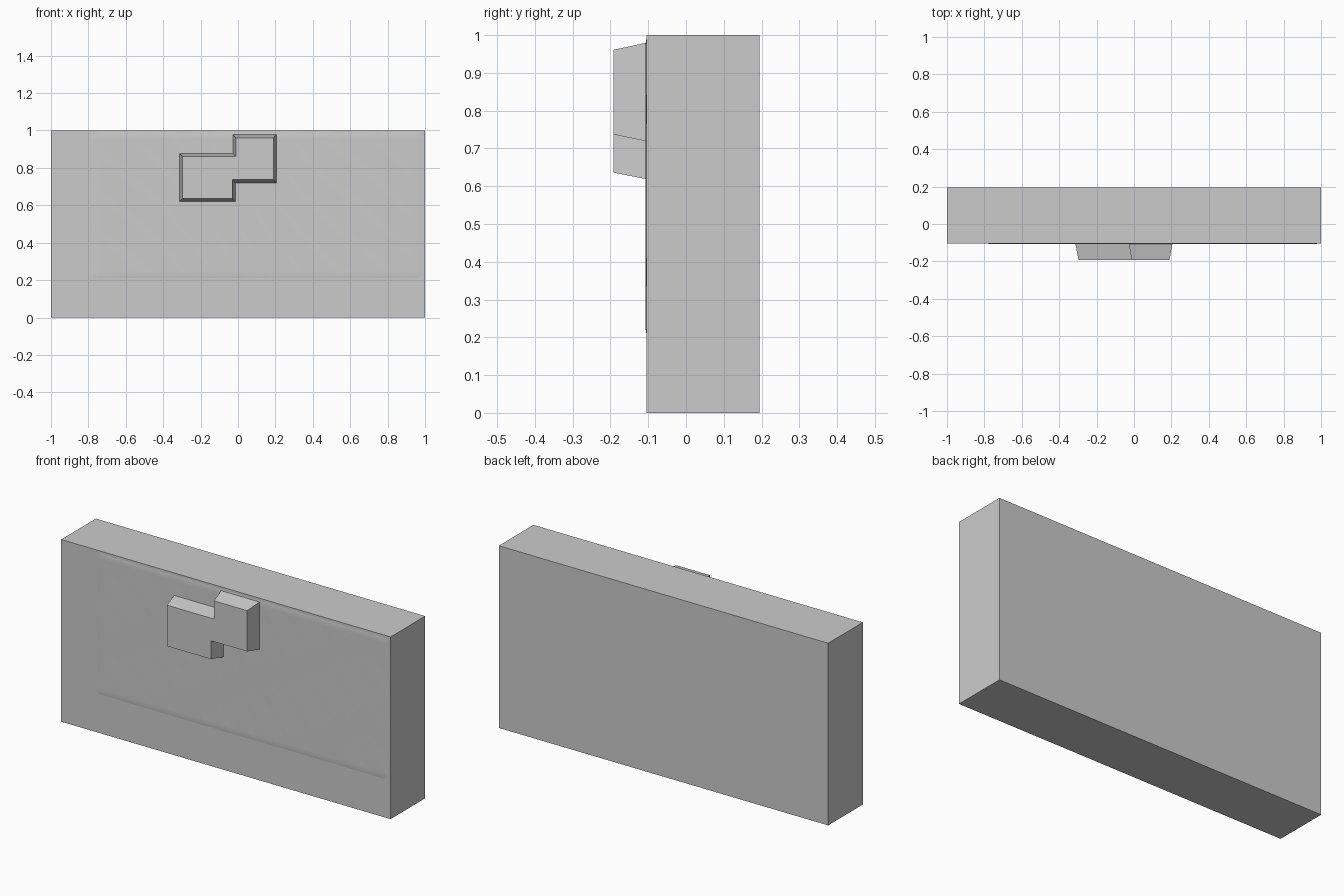
import bpy, bmesh, math

cube = bpy.data.objects.get("Cube")
if cube:
    bpy.data.objects.remove(cube, do_unlink=True)

grey = bpy.data.materials.new("stone_grey")
grey.use_nodes = True
colour = (0.6, 0.6, 0.6, 1)
grey.diffuse_color = colour
grey.node_tree.nodes["Principled BSDF"].inputs["Base Color"].default_value = colour

FRONT, BACK, BOSS_FRONT = -0.105, 0.195, -0.192


def add_object(name, bm):
    bmesh.ops.recalc_face_normals(bm, faces=bm.faces)
    mesh = bpy.data.meshes.new(name)
    bm.to_mesh(mesh)
    bm.free()
    mesh.materials.append(grey)
    obj = bpy.data.objects.new(name, mesh)
    bpy.context.collection.objects.link(obj)
    return obj


def loft(name, back, front, y_back, y_front):
    """Solid between two matching (x, z) outlines."""
    bm = bmesh.new()
    a = [bm.verts.new((x, y_back, z)) for x, z in back]
    b = [bm.verts.new((x, y_front, z)) for x, z in front]
    bm.faces.new(a)
    bm.faces.new(b)
    n = len(a)
    for i in range(n):
        j = (i + 1) % n
        bm.faces.new((a[i], a[j], b[j], b[i]))
    return add_object(name, bm)


def stepped(left, bottom, low_step, low_top, right, top, high_step, high_bottom):
    """Outline of two offset rectangles joined at a step."""
    return [(left, bottom), (low_step, bottom), (low_step, high_bottom),
            (right, high_bottom), (right, top), (high_step, top),
            (high_step, low_top), (left, low_top)]


# Main slab
slab = [(-1, 0), (1, 0), (1, 1), (-1, 1)]
loft("wall_slab", slab, slab, BACK, FRONT)

# Stepped boss with tapered sides
loft("stepped_boss",
     stepped(-0.315, 0.617, -0.012, 0.88, 0.207, 0.982, -0.03, 0.717),
     stepped(-0.297, 0.636, -0.03, 0.861, 0.19, 0.961, -0.012, 0.737),
     FRONT + 0.01, BOSS_FRONT)

# Thin, faintly rippled skin on the upper front of the slab
bm = bmesh.new()
bmesh.ops.create_grid(bm, x_segments=90, y_segments=40, size=1)
for v in bm.verts:
    x, z = 0.1 + 0.9 * v.co.x, 0.6 + 0.395 * v.co.y
    edge = min(1 - abs(v.co.x), 1 - abs(v.co.y))
    fade = min(1, edge / 0.05)
    ripple = math.sin(38 * x + 22 * z + 2 * math.sin(5 * x)) * math.sin(4 * x - 7 * z)
    v.co = (x, FRONT + 0.001 - fade * (0.003 + 0.0004 * ripple), z)
skin = add_object("rippled_skin", bm)
for p in skin.data.polygons:
    p.use_smooth = True
    if p.normal.y > 0:
        p.flip()
